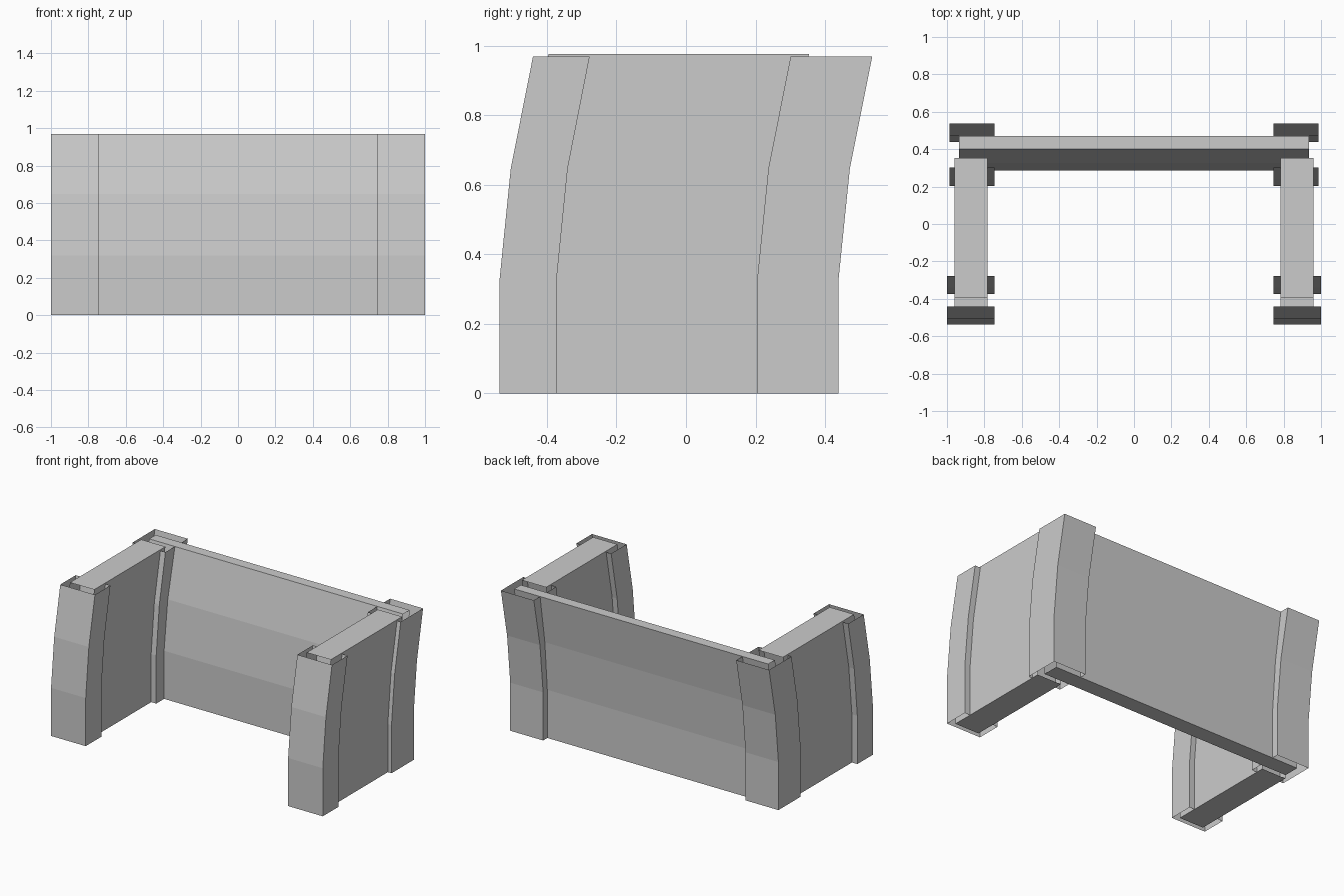
import bpy, bmesh

if "Cube" in bpy.data.objects:
    bpy.data.objects.remove(bpy.data.objects["Cube"])

# Shared lean curve: height fraction -> fraction of the total shift in y
LEAN = [(0.0, 0.0), (0.33, 0.0), (0.667, 0.34), (1.0, 1.0)]


def leaning_box(name, x0, x1, front, back, top, walls, caps):
    """Stack of leaning rectangular rings. front and back give the (bottom, top) y.
    walls lists the sides that exist: 0 front, 1 right, 2 back, 3 left."""
    bm = bmesh.new()
    rings = []
    for f, t in LEAN:
        y0 = front[0] + (front[1] - front[0]) * t
        y1 = back[0] + (back[1] - back[0]) * t
        corners = [(x0, y0), (x1, y0), (x1, y1), (x0, y1)]
        rings.append([bm.verts.new((x, y, f * top)) for x, y in corners])
    for low, high in zip(rings, rings[1:]):
        for i in walls:
            j = (i + 1) % 4
            bm.faces.new((low[i], low[j], high[j], high[i]))
    if caps:
        bm.faces.new(rings[0][::-1])
        bm.faces.new(rings[-1])
    mesh = bpy.data.meshes.new(name)
    bm.to_mesh(mesh)
    bm.free()
    obj = bpy.data.objects.new(name, mesh)
    bpy.context.collection.objects.link(obj)
    return obj


def both_sides(name, xin, xout, *args):
    leaning_box(name + "_right", xin, xout, *args)
    leaning_box(name + "_left", -xout, -xin, *args)


# Hollow corner posts, open at top and bottom
both_sides("front_post", 0.745, 1.0, (-0.537, -0.44), (-0.373, -0.277),
           0.97, (0, 1, 2, 3), False)
both_sides("back_post", 0.745, 0.987, (0.204, 0.301), (0.438, 0.536),
           0.97, (0, 1, 2, 3), False)

# Side panels, open where their ends slot into the posts
both_sides("side_panel", 0.782, 0.96, (-0.507, -0.395), (0.255, 0.354),
           0.977, (1, 3), True)

# Long back panel between the back posts, thinner towards the top
leaning_box("back_panel", -0.935, 0.935, (0.287, 0.401), (0.394, 0.47),
            0.97, (0, 2), True)
